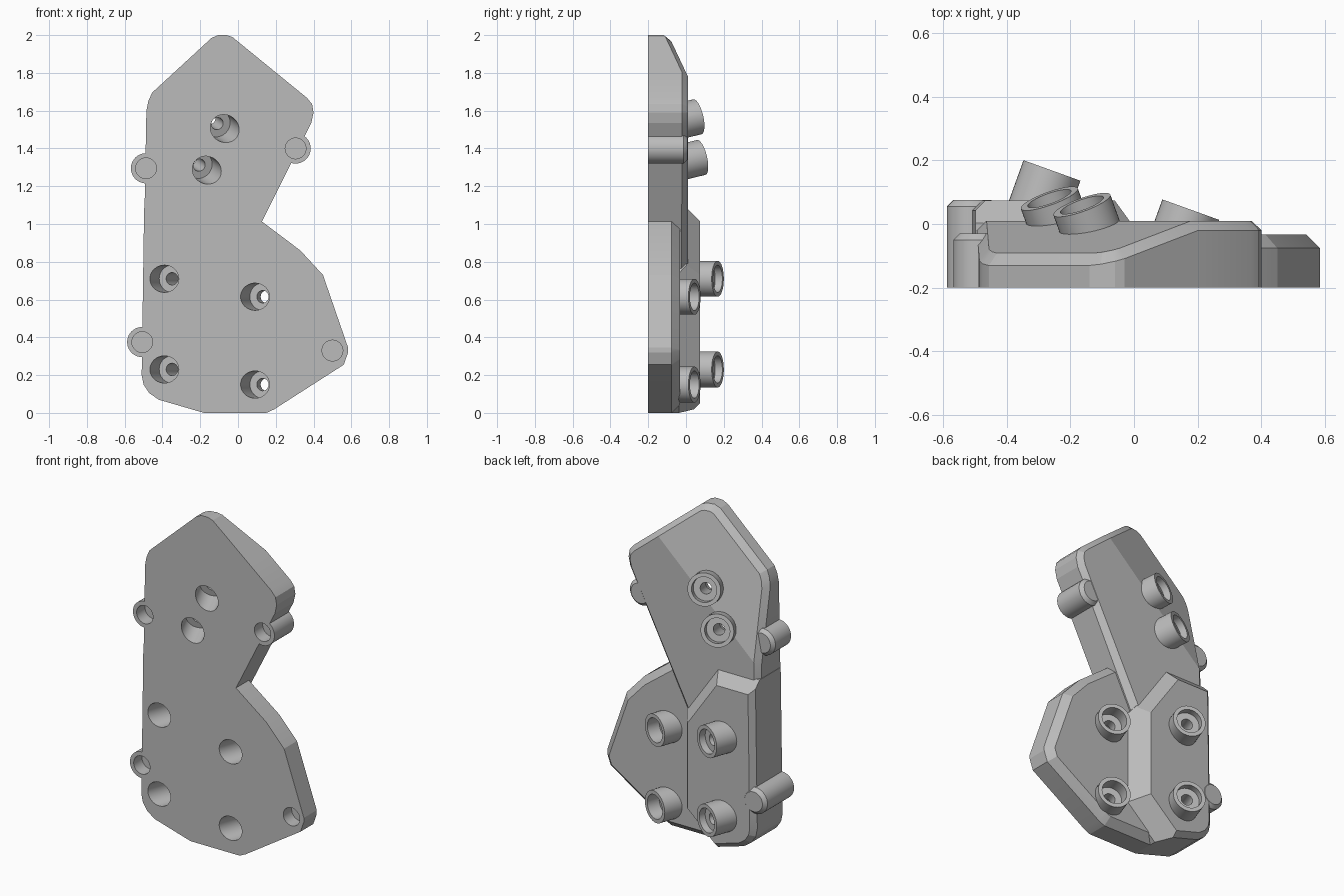
import bpy, bmesh, math
from mathutils import Vector

cube = bpy.data.objects.get("Cube")
if cube:
    bpy.data.objects.remove(cube, do_unlink=True)

FRONT = -0.2

grey = bpy.data.materials.new("plain_grey")
grey.use_nodes = True
grey.diffuse_color = (0.5, 0.5, 0.5, 1)
grey.node_tree.nodes["Principled BSDF"].inputs["Base Color"].default_value = (0.5, 0.5, 0.5, 1)


def make_object(name, bm):
    bmesh.ops.recalc_face_normals(bm, faces=bm.faces)
    mesh = bpy.data.meshes.new(name)
    bm.to_mesh(mesh)
    bm.free()
    mesh.materials.append(grey)
    obj = bpy.data.objects.new(name, mesh)
    bpy.context.collection.objects.link(obj)
    return obj


def chamfered_slab(outline, top, chamfers):
    """Convex prism from the front plane to y=top, each back edge cut by (width, drop)."""
    bm = bmesh.new()
    face = bm.faces.new([bm.verts.new((x, FRONT, z)) for x, z in outline])
    ext = bmesh.ops.extrude_face_region(bm, geom=[face], use_keep_orig=True)
    for v in ext["geom"]:
        if isinstance(v, bmesh.types.BMVert):
            v.co.y = top
    centre = sum((Vector((x, 0, z)) for x, z in outline), Vector()) / len(outline)
    for i, (x, z) in enumerate(outline):
        x2, z2 = outline[(i + 1) % len(outline)]
        width, drop = chamfers(i)
        out = Vector((z2 - z, 0, x - x2)).normalized()
        if out.dot(Vector((x, 0, z)) - centre) < 0:
            out = -out
        bmesh.ops.bisect_plane(bm, geom=bm.verts[:] + bm.edges[:] + bm.faces[:], dist=1e-6,
                               plane_co=(x, top - drop, z),
                               plane_no=out * drop + Vector((0, width, 0)), clear_outer=True)
        bmesh.ops.holes_fill(bm, edges=[e for e in bm.edges if e.is_boundary], sides=0)
    bmesh.ops.remove_doubles(bm, verts=bm.verts, dist=1e-5)
    return bm


def lathe(bm, profile, origin, axis, segments=40):
    """Closed solid of revolution; profile is (radius, distance along axis)."""
    turn = Vector((0, 0, 1)).rotation_difference(axis)
    rings = []
    for r, s in profile:
        angles = [2 * math.pi * k / segments for k in range(segments)]
        rings.append([bm.verts.new(origin + turn @ Vector((r * math.cos(a), r * math.sin(a), s)))
                      for a in angles])
    for a, b in zip(rings, rings[1:]):
        for k in range(segments):
            j = (k + 1) % segments
            bm.faces.new((a[k], a[j], b[j], b[k]))
    bm.faces.new(rings[0][::-1])
    bm.faces.new(rings[-1])


# Upper body: flat neck, with the back sloping away beyond a diagonal crease
upper = chamfered_slab(
    [(-0.05, 0.66), (0.355, 1.47), (0.388, 1.535), (0.4, 1.59), (0.392, 1.635), (0.365, 1.668),
     (-0.03, 1.99), (-0.06, 2.0), (-0.105, 2.0), (-0.14, 1.985), (-0.455, 1.695),
     (-0.475, 1.65), (-0.485, 1.6), (-0.5, 0.8)],
    0.01, lambda i: (0.03, 0.03))
crease, away = Vector((0.2, 0, 1.8)), Vector((-0.68, 0, 0.733)).normalized()
bmesh.ops.bisect_plane(upper, geom=upper.verts[:] + upper.edges[:] + upper.faces[:],
                       dist=1e-6, plane_co=crease, plane_no=away)
for v in upper.verts:
    if v.co.y > -0.1:
        v.co.y -= 0.3 * max(0, (v.co - crease).dot(away))
body = make_object("grip_body", upper)

# Low wing on the left side
wing = make_object("low_wing", chamfered_slab(
    [(-0.1, 1.183), (0.33, 0.86), (0.45, 0.73), (0.583, 0.345), (0.583, 0.32), (0.56, 0.255),
     (0.19, 0.018), (0.15, 0.0), (-0.18, 0.0), (-0.2, 1.1)],
    -0.033, lambda i: (0.043, 0.043)))

# Raised panel on the right side: broad inner bevels, narrow outer ones
broad = {0: (0.07, 0.07), 1: (0.07, 0.07), 7: (0.08, 0.11), 8: (0.08, 0.11)}
panel = make_object("raised_panel", chamfered_slab(
    [(0.02, 0.74), (-0.22, 1.085), (-0.497, 1.085), (-0.51, 0.2), (-0.5, 0.15),
     (-0.47, 0.105), (-0.42, 0.07), (-0.18, 0.0), (0.02, 0.18)],
    0.073, lambda i: broad.get(i, (0.03, 0.03))))

# Tilted tubes: front position, axis, tip height, tip recess depth
side_lean, top_lean = Vector((0.36, 1, 0)), Vector((-0.36, 1, 0.24))
tubes = [(-0.39, 0.71, side_lean, 0.168, 0.04), (-0.39, 0.23, side_lean, 0.168, 0.04),
         (0.09, 0.615, side_lean, 0.045, 0.08), (0.09, 0.15, side_lean, 0.045, 0.08),
         (-0.07, 1.505, top_lean, 0.06, 0.04), (-0.165, 1.285, top_lean, 0.08, 0.04)]
solids, holes = bmesh.new(), bmesh.new()
for x, z, lean, tip, recess in tubes:
    axis, start = lean.normalized(), Vector((x, FRONT, z))
    length = (tip - FRONT) / axis.y
    lathe(solids, [(0.095, 0.09), (0.095, length)], start, axis)
    lathe(holes, [(0.072, -0.06), (0.072, 0.12), (0.033, 0.12), (0.033, length - recess),
                  (0.072, length - recess), (0.072, length + 0.04)], start, axis)

# Edge bosses with blind front pockets; the last pocket sits in the wing itself
back = Vector((0, 1, 0))
for x, z, top in [(0.305, 1.4, 0.008), (-0.487, 1.295, -0.03), (-0.507, 0.375, 0.075), (0.5, 0.33, None)]:
    start = Vector((x, FRONT, z))
    if top is not None:
        length = top - FRONT
        lathe(solids, [(0.08, 0), (0.08, length - 0.02), (0.06, length)], start, back)
    lathe(holes, [(0.055, -0.05), (0.055, 0.08)], start, back)
tube_solids = make_object("tubes_and_bosses", solids)
bores = make_object("bores", holes)

# Fuse the parts, then cut the bores
helpers = [(wing, "UNION"), (panel, "UNION"), (tube_solids, "UNION"), (bores, "DIFFERENCE")]
for helper, operation in helpers:
    helper.hide_render = True
    mod = body.modifiers.new(helper.name, "BOOLEAN")
    mod.operation, mod.solver, mod.object = operation, "EXACT", helper
bpy.context.view_layer.update()
depsgraph = bpy.context.evaluated_depsgraph_get()
fused = bpy.data.meshes.new_from_object(body.evaluated_get(depsgraph))
body.modifiers.clear()
body.data = fused
for helper, _ in helpers:
    bpy.data.objects.remove(helper, do_unlink=True)
fused.materials.clear()
fused.materials.append(grey)
for poly in fused.polygons:
    poly.material_index = 0

# Smooth round walls, keep creases sharp
for obj in bpy.context.selected_objects:
    obj.select_set(False)
body.select_set(True)
bpy.context.view_layer.objects.active = body
bpy.ops.object.shade_smooth_by_angle(angle=math.radians(14))
